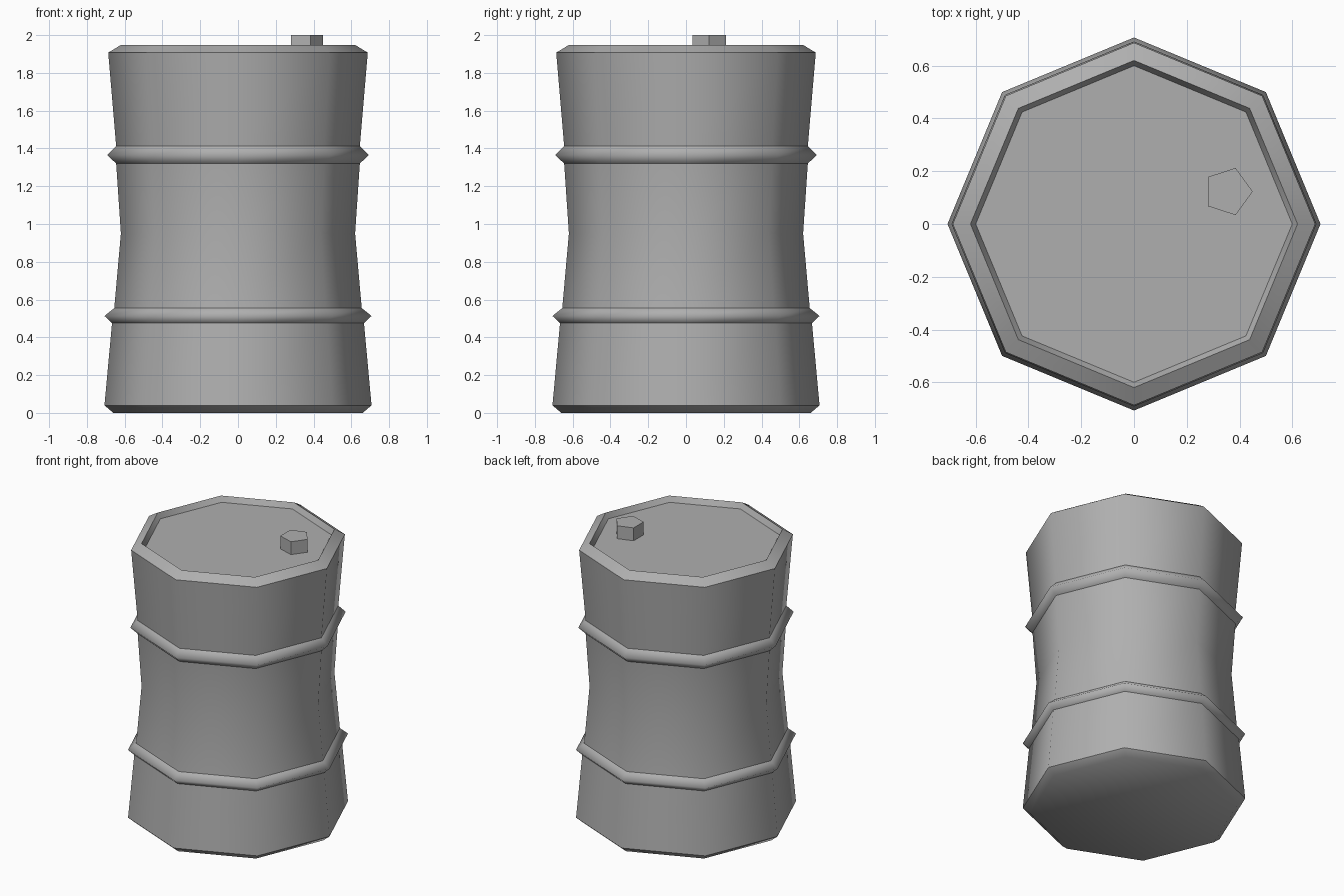
import bpy, bmesh, math

if "Cube" in bpy.data.objects:
    bpy.data.objects.remove(bpy.data.objects["Cube"])

# Dark grey steel
steel = bpy.data.materials.new("dark_grey")
steel.diffuse_color = (0.43, 0.43, 0.43, 1)
steel.use_nodes = True
steel.node_tree.nodes["Principled BSDF"].inputs["Base Color"].default_value = steel.diffuse_color


def make_object(name, bm):
    bmesh.ops.recalc_face_normals(bm, faces=bm.faces[:])
    mesh = bpy.data.meshes.new(name)
    bm.to_mesh(mesh)
    bm.free()
    mesh.materials.append(steel)
    obj = bpy.data.objects.new(name, mesh)
    bpy.context.collection.objects.link(obj)
    return obj


def lathe(name, profile, sides):
    """Turn (radius, z, sharp) points into a capped, faceted body."""
    bm = bmesh.new()
    rings = []
    for r, z, _ in profile:
        rings.append([bm.verts.new((r * math.cos(math.tau * i / sides),
                                    r * math.sin(math.tau * i / sides), z))
                      for i in range(sides)])
    for a, b in zip(rings, rings[1:]):
        for i in range(sides):
            j = (i + 1) % sides
            bm.faces.new((a[i], a[j], b[j], b[i])).smooth = True
    bm.faces.new(rings[0]).smooth = True
    bm.faces.new(rings[-1])
    # crisp edge loops where the profile turns hard
    for ring, (_, _, sharp) in zip(rings, profile):
        if sharp:
            for i in range(sides):
                bm.edges.get((ring[i], ring[(i + 1) % sides])).smooth = False
    return make_object(name, bm)


# Barrel: base bevel, pinched wall with two ribs, raised rim, sunken lid
barrel_profile = [
    (0.66, 0.00, False), (0.707, 0.04, True),
    (0.667, 0.475, True), (0.707, 0.513, False), (0.655, 0.555, True),
    (0.62, 0.95, False),
    (0.645, 1.32, True), (0.692, 1.365, False), (0.645, 1.412, True),
    (0.687, 1.907, True), (0.62, 1.948, True), (0.60, 1.91, True),
]
lathe("barrel_body", barrel_profile, 8)

# Five-sided bung cap on the lid
cap = lathe("bung_cap", [(0.094, 1.91, True), (0.094, 2.0, True)], 5)
cap.data.shade_flat()
cap.location = (0.356, 0.123, 0)
